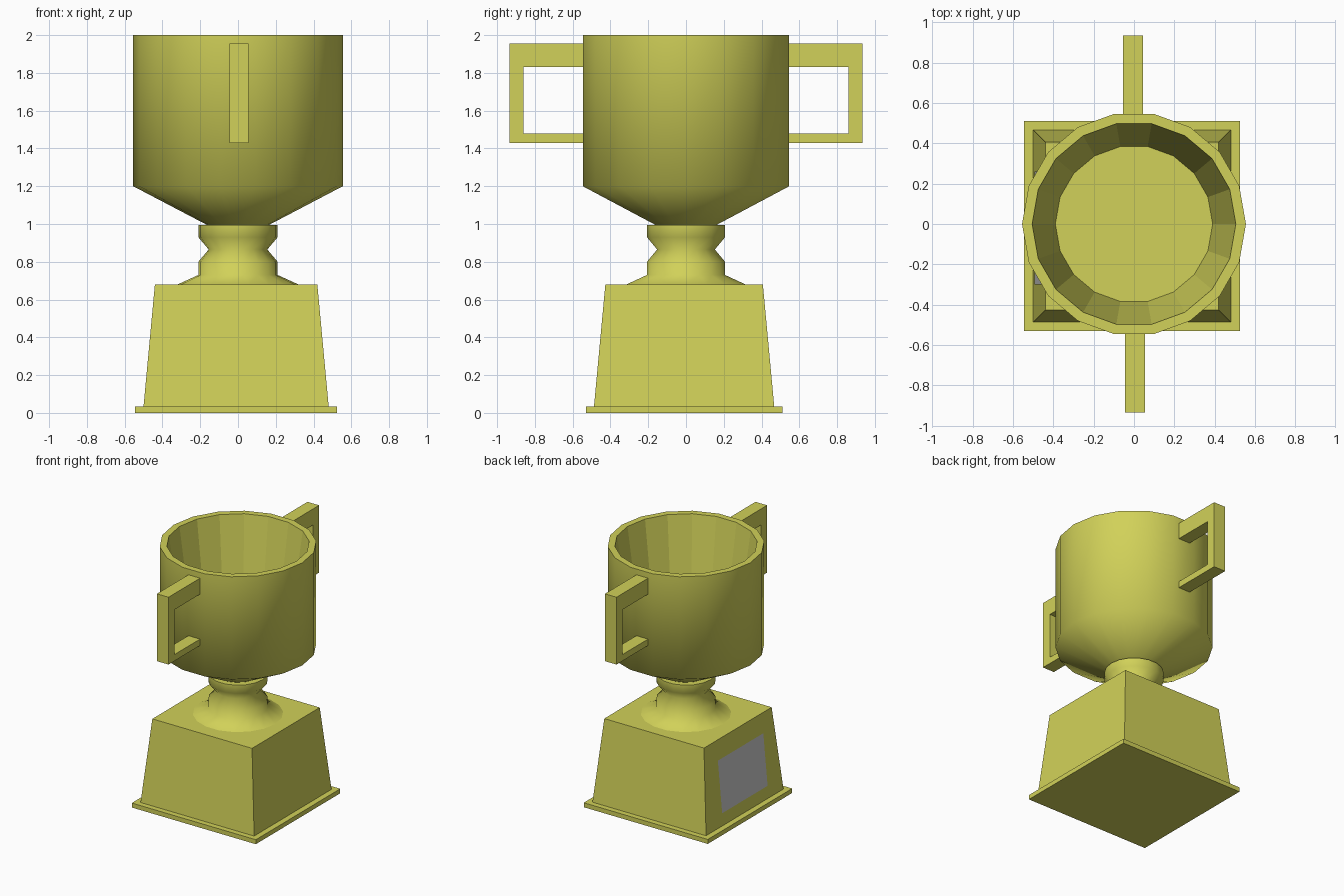
import bpy, bmesh, math

if "Cube" in bpy.data.objects:
    bpy.data.objects.remove(bpy.data.objects["Cube"])

SIDES = 18


def material(name, rgb):
    m = bpy.data.materials.new(name)
    m.diffuse_color = (*rgb, 1)
    m.use_nodes = True
    m.node_tree.nodes["Principled BSDF"].inputs["Base Color"].default_value = m.diffuse_color
    return m


gold = material("gold", (0.64, 0.64, 0.1))


def finish(name, bm, mat=None):
    bmesh.ops.recalc_face_normals(bm, faces=bm.faces)
    me = bpy.data.meshes.new(name)
    bm.to_mesh(me)
    bm.free()
    if mat:
        me.materials.append(mat)
    ob = bpy.data.objects.new(name, me)
    bpy.context.collection.objects.link(ob)
    return ob


def lathe(name, profile, smooth_bands):
    """Revolve (radius, z) points, capping both ends; the first bands are smooth."""
    bm = bmesh.new()
    rings = []
    for r, z in profile:
        angles = [2 * math.pi * i / SIDES for i in range(SIDES)]
        rings.append([bm.verts.new((r * math.cos(a), r * math.sin(a), z)) for a in angles])
    for k, (lo, hi) in enumerate(zip(rings, rings[1:])):
        for i in range(SIDES):
            j = (i + 1) % SIDES
            f = bm.faces.new((lo[i], lo[j], hi[j], hi[i]))
            f.smooth = k < smooth_bands
    bm.faces.new(rings[0])
    bm.faces.new(rings[-1])
    return finish(name, bm, gold)


def tapered_block(name, bottom, top):
    """Each end is (x half-size, y half-size, z); blocks sit slightly off centre."""
    bm = bmesh.new()
    bmesh.ops.create_cube(bm, size=2)
    for v in bm.verts:
        hx, hy, z = top if v.co.z > 0 else bottom
        v.co = (v.co.x * hx - 0.01, v.co.y * hy - 0.01, z)
    return finish(name, bm, gold)


# Square base
tapered_block("base_slab", (0.535, 0.52, 0), (0.535, 0.52, 0.035))
tapered_block("base_block", (0.49, 0.477, 0.035), (0.43, 0.417, 0.68))

# Grey plaque on the left sloping face of the base
bm = bmesh.new()
face_x = lambda z: -0.5 + 0.06 * (z - 0.035) / 0.645 - 0.003
bm.faces.new([bm.verts.new((face_x(z), y, z))
              for y, z in ((0.26, 0.13), (-0.3, 0.13), (-0.3, 0.53), (0.26, 0.53))])
plaque = finish("plaque", bm)
if plaque.data.polygons[0].normal.x > 0:
    plaque.data.flip_normals()

# Turned stem
lathe("stem", [(0.32, 0.68), (0.21, 0.73), (0.21, 0.80), (0.155, 0.865),
               (0.21, 0.93), (0.21, 0.995)], 5)

# Hollow cup: smooth outside, flat rim and faceted inside
lathe("cup", [(0.16, 0.993), (0.555, 1.2), (0.555, 2.0),
              (0.505, 2.0), (0.39, 1.2)], 2)

# Square handles, the second turned half way round
outline = [(0.53, 1.955), (0.935, 1.955), (0.935, 1.43), (0.53, 1.43),
           (0.53, 1.48), (0.86, 1.48), (0.86, 1.83), (0.53, 1.83)]
for name, s in (("back_handle", 1), ("front_handle", -1)):
    bm = bmesh.new()
    side = bm.faces.new([bm.verts.new((-0.055 * s, y * s, z)) for y, z in outline])
    ext = bmesh.ops.extrude_face_region(bm, geom=[side], use_keep_orig=True)
    moved = [g for g in ext["geom"] if isinstance(g, bmesh.types.BMVert)]
    bmesh.ops.translate(bm, verts=moved, vec=(0.1 * s, 0, 0))
    finish(name, bm, gold)
